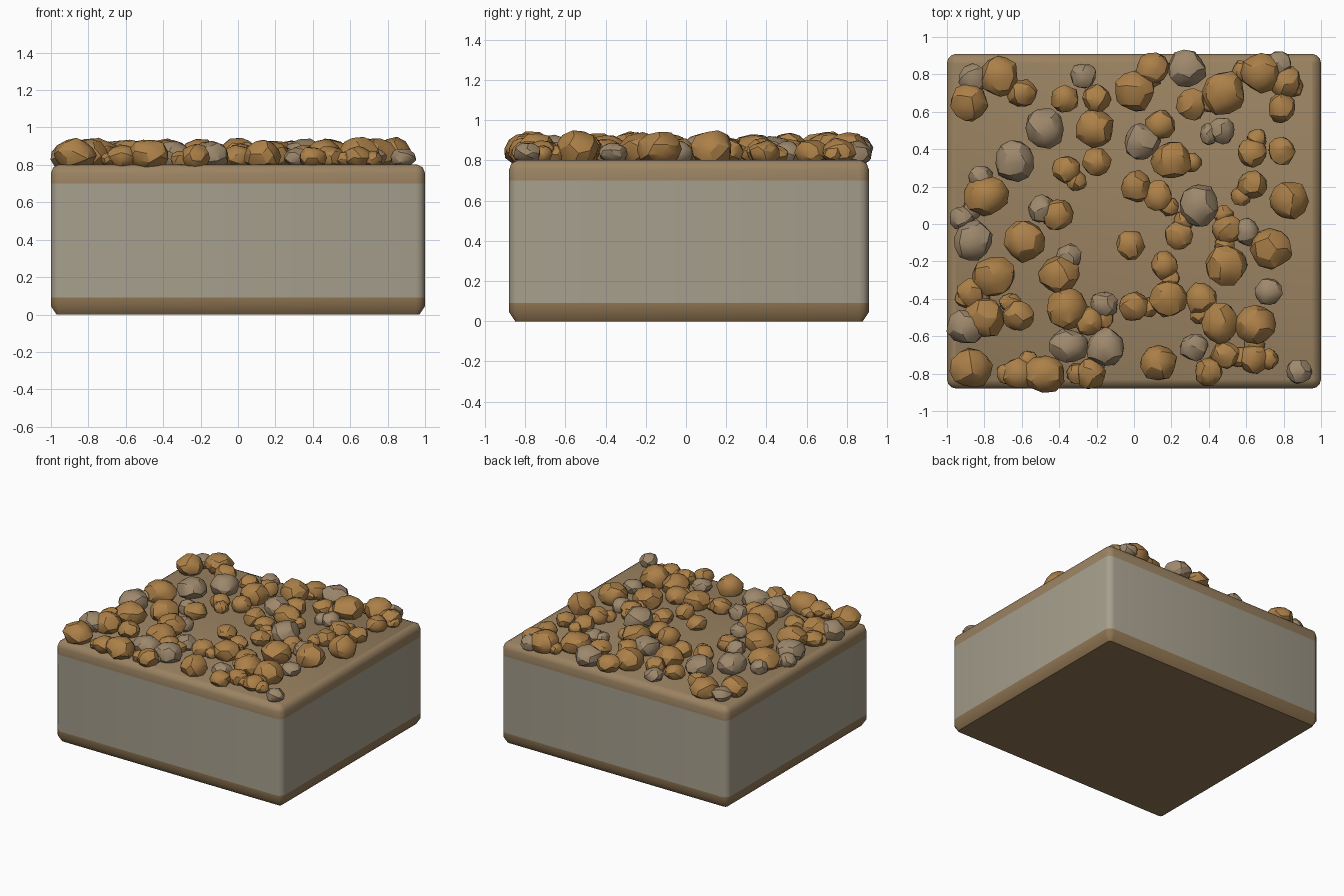
import bpy, bmesh, math, random
from mathutils import Vector, Matrix

if "Cube" in bpy.data.objects:
    bpy.data.objects.remove(bpy.data.objects["Cube"])

random.seed(7)


def srgb(r, g, b):
    f = lambda c: c / 12.92 if c <= 0.04045 else ((c + 0.055) / 1.055) ** 2.4
    return tuple(f(c / 255) for c in (r, g, b)) + (1.0,)


def material(name, rgb):
    m = bpy.data.materials.new(name)
    m.diffuse_color = srgb(*rgb)
    m.use_nodes = True
    m.node_tree.nodes["Principled BSDF"].inputs["Base Color"].default_value = m.diffuse_color
    return m


soil = material("dark_soil", (143, 117, 82))
stone = material("grey_stone", (166, 159, 141))
sand = material("tan_sand", (155, 131, 98))
brown = material("brown_rock", (172, 128, 72))
grey = material("grey_rock", (158, 136, 108))


def finish(name, bm, mats, angle):
    bmesh.ops.recalc_face_normals(bm, faces=bm.faces)
    me = bpy.data.meshes.new(name)
    bm.to_mesh(me)
    bm.free()
    for m in mats:
        me.materials.append(m)
    ob = bpy.data.objects.new(name, me)
    bpy.context.collection.objects.link(ob)
    bpy.ops.object.select_all(action='DESELECT')
    ob.select_set(True)
    bpy.context.view_layer.objects.active = ob
    bpy.ops.object.shade_smooth_by_angle(angle=math.radians(angle))
    return ob


# Layered block: rounded rectangle rings stacked in z, (height, inset)
RINGS = [(0, 0.03), (0.045, 0), (0.09, 0), (0.70, 0),
         (0.755, 0), (0.787, 0.012), (0.803, 0.045)]
X, Y, YC, R, SEG = 1.0, 0.895, 0.015, 0.05, 3


def ring(bm, z, inset):
    verts = []
    for k, (sx, sy) in enumerate([(1, 1), (-1, 1), (-1, -1), (1, -1)]):
        for i in range(SEG + 1):
            a = math.pi / 2 * (k + i / SEG)
            verts.append(bm.verts.new((
                sx * (X - R) + (R - inset) * math.cos(a),
                YC + sy * (Y - R) + (R - inset) * math.sin(a), z)))
    return verts


bm = bmesh.new()
rings = [ring(bm, z, i) for z, i in RINGS]
n = len(rings[0])
for lo, hi in zip(rings, rings[1:]):
    for i in range(n):
        j = (i + 1) % n
        bm.faces.new((lo[i], lo[j], hi[j], hi[i]))
bm.faces.new(rings[0][::-1])
bm.faces.new(rings[-1])
# Soil at the foot, stone in the middle, sand on top
for f in bm.faces:
    z = f.calc_center_median().z
    f.material_index = 0 if z < 0.09 else 1 if z < 0.70 else 2
finish("ground_block", bm, [soil, stone, sand], 50)


# Rocks: squashed, jittered low-poly balls half sunk in the top
def add_rock(bm, x, y, r):
    spin = Matrix.Rotation(random.uniform(0, 6.28), 3, 'Z') @ \
        Matrix.Rotation(random.uniform(0, 6.28), 3, 'X')
    squash = Vector((random.uniform(0.93, 1.07), random.uniform(0.93, 1.07),
                     random.uniform(0.72, 0.88)))
    centre = Vector((x, y, 0.807 + 0.42 * r))
    for v in bmesh.ops.create_icosphere(bm, subdivisions=2, radius=r)["verts"]:
        v.co = centre + (spin @ v.co * random.uniform(0.92, 1.08)) * squash


def rock_field(name, groups, mat, pebble):
    bm = bmesh.new()
    for r, spots in groups:
        for x, y in spots:
            add_rock(bm, x, y, r * random.uniform(0.95, 1.06))
            # a small companion pebble leaning on the rock
            if random.random() < pebble:
                a = random.uniform(0, 6.28)
                add_rock(bm, max(-0.9, min(0.85, x + r * math.cos(a))),
                         max(-0.8, min(0.82, y + r * math.sin(a))), 0.055)
    finish(name, bm, [mat], 25)


rock_field("brown_rocks", [
    (0.108, [(-0.88, 0.65), (-0.72, 0.79), (0.0, 0.71), (0.48, 0.70),
             (0.68, 0.81), (0.83, 0.13), (0.73, -0.13), (0.65, -0.54),
             (0.13, -0.74), (-0.48, -0.80), (-0.87, -0.77), (-0.75, -0.28),
             (-0.58, -0.09), (-0.79, 0.15), (-0.80, -0.50), (-0.40, -0.27),
             (0.18, -0.40), (0.46, -0.53), (0.49, -0.22), (0.20, 0.34),
             (-0.21, 0.51), (-0.36, -0.45)]),
    (0.08, [(-0.60, 0.70), (0.14, 0.53), (0.31, 0.64), (0.10, 0.83),
            (0.81, 0.76), (0.79, 0.62), (0.79, 0.39), (-0.37, 0.67),
            (-0.20, 0.67), (-0.36, 0.29), (-0.20, 0.33), (0.01, 0.20),
            (0.13, 0.15), (0.63, 0.21), (0.50, -0.03), (0.24, -0.06),
            (0.16, -0.22), (-0.02, -0.11), (0.0, -0.44), (0.36, -0.40),
            (0.49, -0.70), (0.40, -0.79), (0.64, -0.72), (-0.62, -0.49),
            (-0.87, -0.37), (-0.24, -0.52), (-0.62, -0.80), (-0.23, -0.80),
            (-0.41, 0.05), (0.63, 0.38)])], brown, 0.5)

rock_field("grey_rocks", [
    (0.105, [(-0.48, 0.51), (0.28, 0.83), (0.04, 0.44), (0.35, 0.10),
             (-0.35, -0.65), (-0.15, -0.66), (-0.90, -0.55), (-0.64, 0.34),
             (-0.86, -0.09)]),
    (0.07, [(-0.92, 0.03), (-0.82, 0.25), (-0.27, 0.79), (-0.86, 0.78),
            (0.77, 0.85), (0.47, 0.50), (0.60, -0.04), (0.72, -0.36),
            (0.88, -0.79), (-0.50, 0.08), (-0.35, -0.18), (-0.16, -0.43),
            (0.32, -0.66)])], grey, 0.2)
